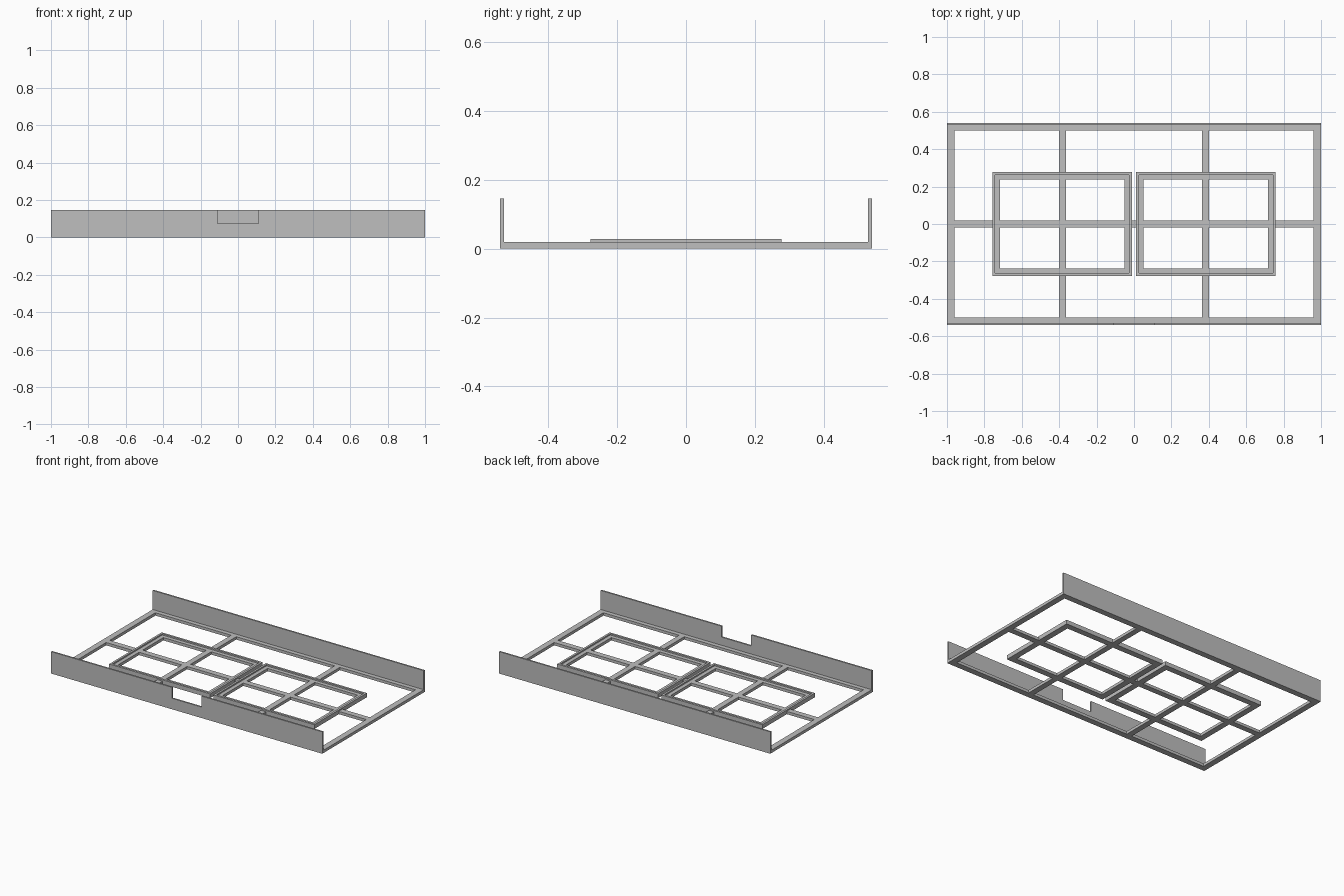
import bpy, bmesh

if "Cube" in bpy.data.objects:
    bpy.data.objects.remove(bpy.data.objects["Cube"])

grey = bpy.data.materials.new("light_grey")
grey.diffuse_color = (0.52, 0.52, 0.52, 1)
grey.use_nodes = True
grey.node_tree.nodes["Principled BSDF"].inputs["Base Color"].default_value = grey.diffuse_color

BASE_Z, LIP_Z, WALL_Z = 0.019, 0.028, 0.146
HALF_X, HALF_Y, BAR = 1.0, 0.54, 0.04


def ring(x0, x1, y0, y1, w):
    """Four bars forming a rectangular frame of width w."""
    return [(x0, x1, y0, y0 + w), (x0, x1, y1 - w, y1),
            (x0, x0 + w, y0, y1), (x1 - w, x1, y0, y1)]


def slab(name, rects, low, high, axes=(0, 1, 2), bevel=None):
    """Extrude the union of rectangles into one clean solid."""
    us = sorted({u for r in rects for u in r[:2]})
    vs = sorted({v for r in rects for v in r[2:]})
    bm = bmesh.new()
    verts = {}

    def vert(u, v):
        if (u, v) not in verts:
            co = [0, 0, 0]
            for axis, value in zip(axes, (u, v, low)):
                co[axis] = value
            verts[u, v] = bm.verts.new(co)
        return verts[u, v]

    for u0, u1 in zip(us, us[1:]):
        for v0, v1 in zip(vs, vs[1:]):
            cu, cv = (u0 + u1) / 2, (v0 + v1) / 2
            if any(a < cu < b and c < cv < d for a, b, c, d in rects):
                bm.faces.new([vert(u0, v0), vert(u1, v0), vert(u1, v1), vert(u0, v1)])
    out = bmesh.ops.extrude_face_region(bm, geom=bm.faces[:], use_keep_orig=True)
    offset = [0, 0, 0]
    offset[axes[2]] = high - low
    bmesh.ops.translate(bm, vec=offset,
                        verts=[g for g in out["geom"] if isinstance(g, bmesh.types.BMVert)])
    bmesh.ops.recalc_face_normals(bm, faces=bm.faces[:])
    mesh = bpy.data.meshes.new(name)
    bm.to_mesh(mesh)
    bm.free()
    mesh.materials.append(grey)
    obj = bpy.data.objects.new(name, mesh)
    bpy.context.collection.objects.link(obj)
    return obj


# Flat base lattice: outer frame, crossing bars and two inner frames
windows = {"left": (-0.757, -0.012, -0.277, 0.277),
           "right": (0.012, 0.757, -0.277, 0.277)}
bars = ring(-HALF_X, HALF_X, -HALF_Y, HALF_Y, BAR)
bars.append((-HALF_X, HALF_X, -0.019, 0.019))
for x in (-0.382, 0.382):
    bars.append((x - 0.019, x + 0.019, -HALF_Y, HALF_Y))
for w in windows.values():
    bars += ring(*w, BAR)
slab("base_lattice", bars, 0, BASE_Z)

# Raised lips around the two inner frames
for side, w in windows.items():
    slab(side + "_frame_lip", ring(*w, 0.014), BASE_Z, LIP_Z)

# Long upright walls, the front one with a notch in its top edge
slab("back_wall", [(-HALF_X, HALF_X, BASE_Z, WALL_Z)],
     HALF_Y - 0.011, HALF_Y, axes=(0, 2, 1))
slab("front_wall", [(-HALF_X, HALF_X, BASE_Z, 0.073),
                    (-HALF_X, -0.11, BASE_Z, WALL_Z),
                    (0.11, HALF_X, BASE_Z, WALL_Z)],
     -HALF_Y, -HALF_Y + 0.011, axes=(0, 2, 1))
